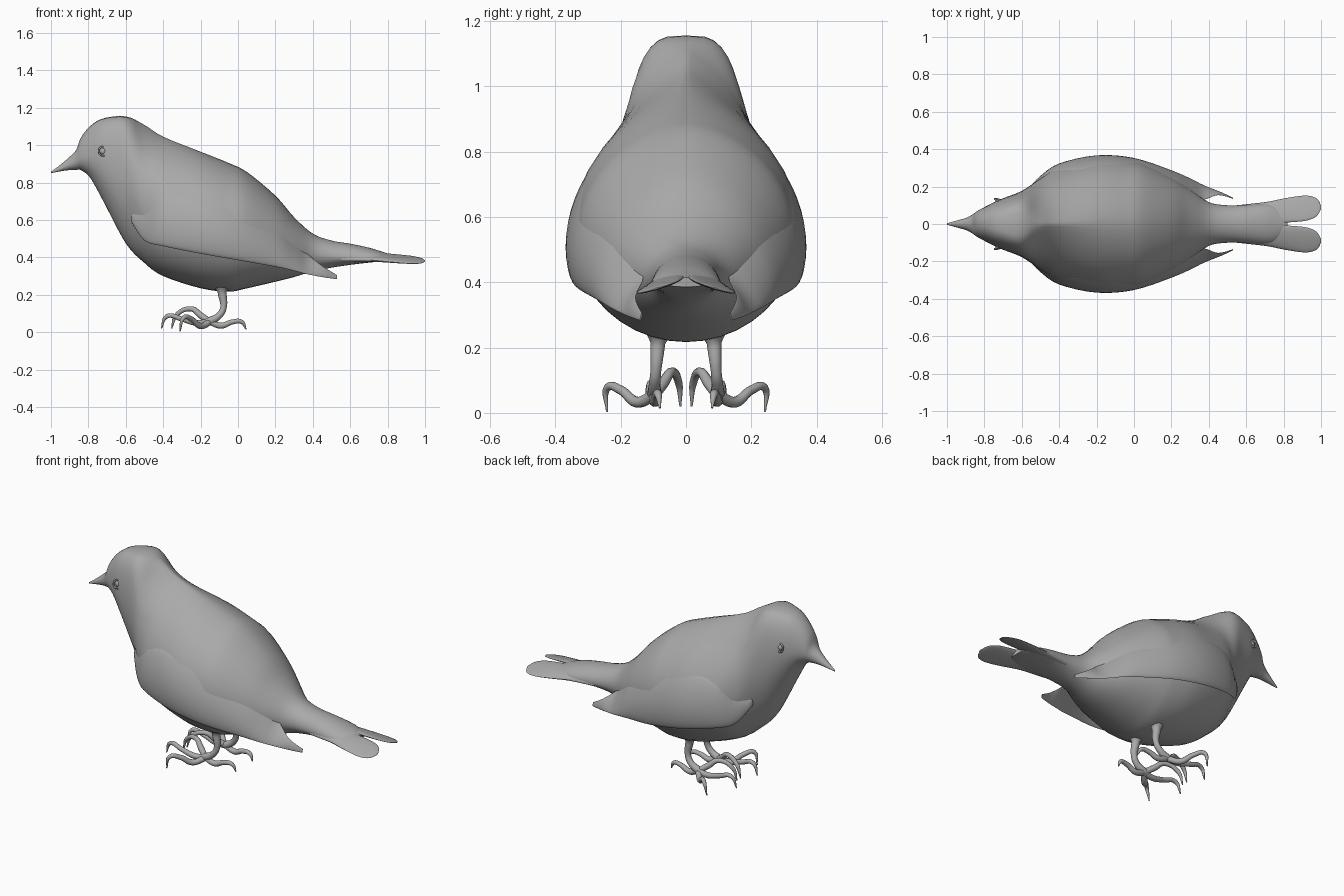
import bpy, bmesh, math
from mathutils import Vector

cube = bpy.data.objects.get("Cube")
if cube:
    bpy.data.objects.remove(cube)

grey = bpy.data.materials.new("plain grey")
grey.use_nodes = True
grey.diffuse_color = (0.4, 0.4, 0.4, 1)
grey.node_tree.nodes["Principled BSDF"].inputs["Base Color"].default_value = (0.4, 0.4, 0.4, 1)


def finish(obj, mirror):
    """Colour and smooth an object, and mirror it across the body if wanted."""
    obj.data.materials.clear()
    obj.data.materials.append(grey)
    bpy.ops.object.select_all(action='DESELECT')
    obj.select_set(True)
    bpy.context.view_layer.objects.active = obj
    bpy.ops.object.shade_smooth_by_angle(angle=math.radians(50))
    if mirror:
        mod = obj.modifiers.new("Mirror", 'MIRROR')
        mod.use_axis = (False, True, False)
        mod.use_mirror_merge = False
    return obj


def smooth_rows(rows, steps=4):
    """Pass a smooth curve through rows of numbers."""
    out = []
    for i in range(len(rows) - 1):
        a, b, c, d = (rows[max(i - 1, 0)], rows[i], rows[i + 1], rows[min(i + 2, len(rows) - 1)])
        for k in range(steps):
            t = k / steps
            out.append([q + t / 2 * (r - p + t * (2 * p - 5 * q + 4 * r - s + t * (3 * (q - r) + s - p)))
                        for p, q, r, s in zip(a, b, c, d)])
    return out + [list(rows[-1])]


def loft(name, rows, section, sides, mirror=False):
    """Skin closed sections, each drawn from one row of numbers."""
    bm = bmesh.new()
    rings = [[bm.verts.new(section(row, 2 * math.pi * i / sides)) for i in range(sides)]
             for row in smooth_rows(rows)]
    for a, b in zip(rings, rings[1:]):
        for i in range(sides):
            j = (i + 1) % sides
            bm.faces.new((a[i], a[j], b[j], b[i]))
    bm.faces.new(rings[0])
    bm.faces.new(rings[-1])
    bmesh.ops.recalc_face_normals(bm, faces=bm.faces)
    mesh = bpy.data.meshes.new(name)
    bm.to_mesh(mesh)
    bm.free()
    obj = bpy.data.objects.new(name, mesh)
    bpy.context.collection.objects.link(obj)
    return finish(obj, mirror)


def tube(name, points):
    """Tapered round limb through (x, y, z, radius) points."""
    curve = bpy.data.curves.new(name + " path", 'CURVE')
    curve.dimensions = '3D'
    curve.bevel_depth = 1
    curve.bevel_resolution = 3
    curve.resolution_u = 6
    curve.use_fill_caps = True
    spline = curve.splines.new('BEZIER')
    spline.bezier_points.add(len(points) - 1)
    for bp, p in zip(spline.bezier_points, points):
        bp.co = p[:3]
        bp.radius = p[3]
        bp.handle_left_type = bp.handle_right_type = 'AUTO'
    path = bpy.data.objects.new(name + " path", curve)
    bpy.context.collection.objects.link(path)
    bpy.context.view_layer.update()
    mesh = bpy.data.meshes.new_from_object(path.evaluated_get(bpy.context.evaluated_depsgraph_get()))
    bpy.data.objects.remove(path)
    obj = bpy.data.objects.new(name, mesh)
    bpy.context.collection.objects.link(obj)
    return finish(obj, True)


# Body with head and beak: x, top, bottom, height of widest line, half width, upper taper
def body_section(row, a):
    x, top, bottom, mid, width, taper = row
    c, s = math.cos(a), math.sin(a)
    z = mid + c * ((top - mid) if c > 0 else (mid - bottom))
    y = width * math.copysign(abs(s) ** (taper if c > 0 else 1), s)
    return Vector((x, y, z))


loft("body", [
    (-1.0, .858, .85, .854, .004, 1),
    (-.95, .895, .86, .875, .018, 1),
    (-.9, .938, .867, .9, .032, 1),
    (-.865, .975, .868, .92, .05, 1),
    (-.84, 1.04, .866, .935, .068, .95),
    (-.79, 1.102, .825, .94, .095, .85),
    (-.72, 1.143, .70, .92, .13, .7),
    (-.6, 1.154, .475, .82, .177, .6),
    (-.5, 1.108, .37, .65, .245, 1.45),
    (-.4, 1.045, .30, .60, .305, 1.65),
    (-.2, .965, .235, .56, .348, 1.3),
    (-.05, .905, .217, .54, .34, 1.2),
    (.05, .855, .235, .53, .32, 1.15),
    (.2, .73, .27, .48, .25, 1.1),
    (.3, .615, .295, .45, .185, 1),
    (.4, .527, .325, .42, .117, 1),
    (.5, .49, .345, .405, .1, 1),
    (.6, .473, .36, .397, .103, 1),
    (.7, .452, .372, .388, .108, 1),
    (.76, .434, .378, .386, .095, 1),
    (.82, .415, .386, .39, .045, 1)], body_section, 40)


# Wings: x, upper edge y and z, lower edge y and z, bulge, thickness
def wing_section(row, a):
    x, yt, zt, yb, zb, bulge, thick = row
    s = (1 - math.cos(a)) / 2
    y = yt + (yb - yt) * s + 4 * bulge * s * (1 - s) + thick * math.sin(a)
    return Vector((x, y, zt + (zb - zt) * s))


loft("wings", [
    (-.57, .175, .63, .18, .59, 0, .008),
    (-.5, .215, .68, .245, .49, .01, .014),
    (-.4, .27, .74, .305, .46, .015, .018),
    (-.2, .285, .75, .345, .42, .028, .018),
    (0, .25, .72, .335, .385, .032, .018),
    (.2, .2, .58, .278, .35, .02, .015),
    (.3, .155, .49, .242, .328, .012, .01),
    (.37, .13, .42, .208, .31, .008, .006),
    (.45, .155, .355, .175, .295, .004, .004),
    (.53, .135, .305, .14, .283, 0, .002)], wing_section, 28, True)


# Tail halves: x, middle y, half width, middle z, half thickness
def tail_section(row, a):
    x, yc, width, zc, thick = row
    y = width * math.cos(a)
    return Vector((x, yc + y, zc - y * .3 + thick * math.sin(a)))


loft("tail_feathers", [
    (.55, .05, .05, .405, .025),
    (.65, .055, .056, .405, .022),
    (.72, .06, .06, .403, .019),
    (.82, .074, .066, .395, .014),
    (.91, .084, .068, .388, .01),
    (.96, .088, .057, .384, .007),
    (.985, .09, .038, .382, .005),
    (1.0, .09, .008, .381, .002)], tail_section, 20, True)

# Legs and toes
tube("legs", [(-.085, .08, .29, .075), (-.085, .086, .215, .024), (-.078, .092, .13, .017),
              (-.1, .096, .09, .018), (-.15, .097, .06, .022), (-.19, .1, .05, .012)])
toes = {
    "outer_toes": [(-.2, .15, .033), (-.25, .2, .07), (-.29, .24, .078), (-.31, .242, .004)],
    "middle_toes": [(-.22, .105, .05), (-.3, .11, .07), (-.38, .105, .085), (-.41, .1, .02)],
    "inner_toes": [(-.2, .07, .09), (-.25, .045, .125), (-.33, .022, .09), (-.355, .017, .02)],
    "back_toes": [(-.09, .095, .035), (-.03, .09, .055), (.02, .085, .055), (.043, .08, .015)],
}
for name, points in toes.items():
    radii = (.017, .014, .012, .003)
    tube(name, [(-.15, .097, .055, .017)] + [p + (r,) for p, r in zip(points, radii)])

# Eyes with a raised lid ring
bpy.ops.mesh.primitive_uv_sphere_add(segments=20, ring_count=12, radius=.02, location=(-.722, .114, .967))
eye = bpy.context.object
eye.name = "eyes"
bpy.ops.mesh.primitive_torus_add(major_segments=24, minor_segments=8, major_radius=.024, minor_radius=.005,
                                 location=(-.722, .126, .967), rotation=(math.radians(-80), 0, math.radians(-20)))
lid = bpy.context.object
lid.name = "eyelids"
for obj in (eye, lid):
    bpy.ops.object.select_all(action='DESELECT')
    obj.select_set(True)
    bpy.context.view_layer.objects.active = obj
    bpy.ops.object.transform_apply(location=True, rotation=True, scale=True)
    finish(obj, True)
